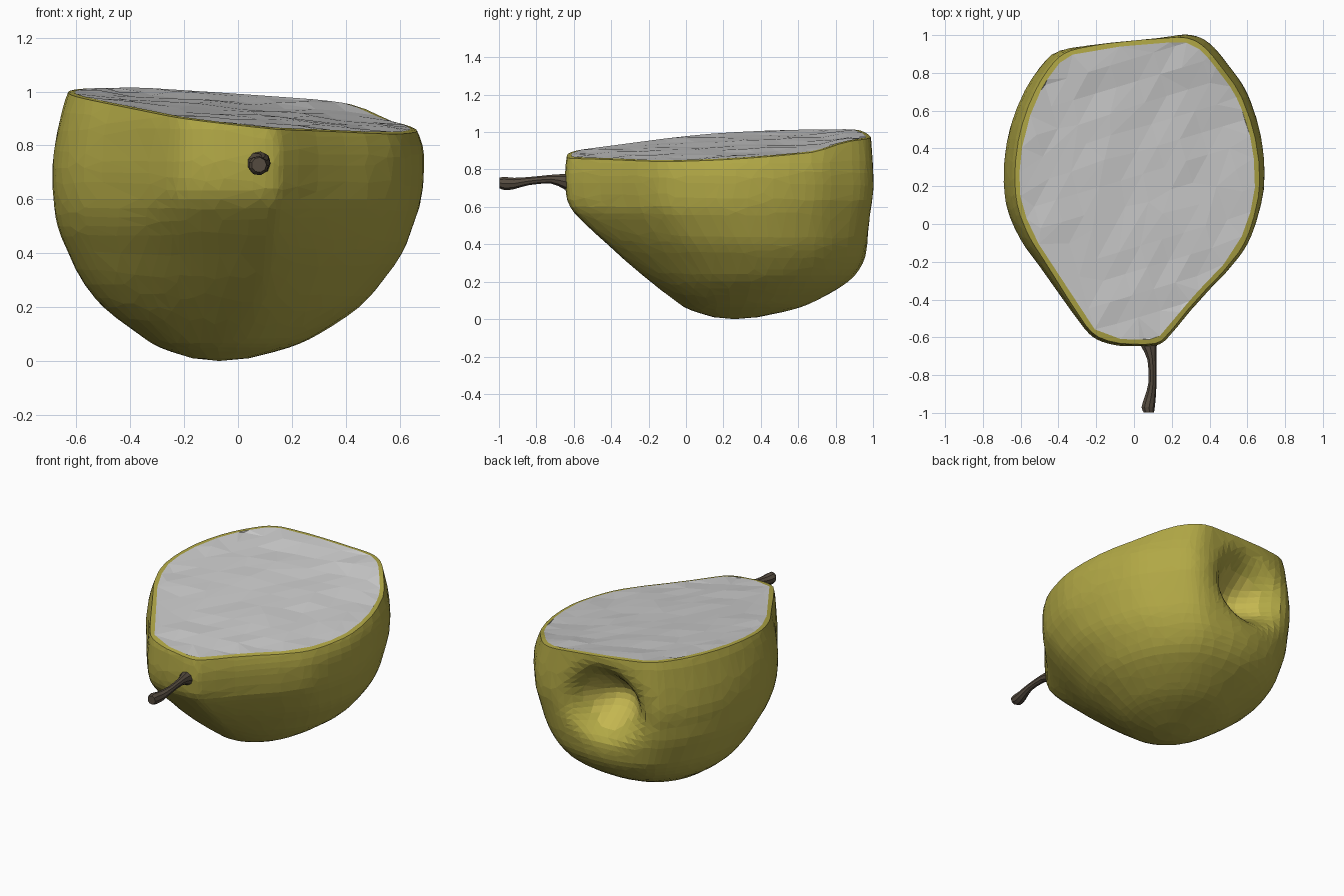
import bpy, bmesh, math, random
from mathutils import Vector

if "Cube" in bpy.data.objects:
    bpy.data.objects.remove(bpy.data.objects["Cube"])

random.seed(4)


def material(name, rgb):
    m = bpy.data.materials.new(name)
    m.diffuse_color = (*rgb, 1)
    m.use_nodes = True
    m.node_tree.nodes["Principled BSDF"].inputs["Base Color"].default_value = m.diffuse_color
    return m


def spline(pts, steps, closed=False):
    """Catmull-Rom resampling of a list of tuples."""
    p = [Vector(q) for q in pts]
    n = len(p)
    get = (lambda i: p[i % n]) if closed else (lambda i: p[max(0, min(n - 1, i))])
    out = []
    for i in range(n if closed else n - 1):
        a, b, c, d = get(i - 1), get(i), get(i + 1), get(i + 2)
        for k in range(steps):
            t = k / steps
            out.append(0.5 * (2 * b + (c - a) * t + (2 * a - 5 * b + 4 * c - d) * t * t
                              + (3 * b - a - 3 * c + d) * t ** 3))
    if not closed:
        out.append(p[-1])
    return out


def loft(bm, rings):
    loops = [[bm.verts.new(v) for v in r] for r in rings]
    for a, b in zip(loops, loops[1:]):
        n = len(a)
        for i in range(n):
            j = (i + 1) % n
            bm.faces.new((a[i], a[j], b[j], b[i]))
    return loops


def finish(bm, name, mats):
    bmesh.ops.recalc_face_normals(bm, faces=bm.faces)
    bmesh.ops.triangulate(bm, faces=bm.faces)
    me = bpy.data.meshes.new(name)
    bm.to_mesh(me)
    bm.free()
    for m in mats:
        me.materials.append(m)
    ob = bpy.data.objects.new(name, me)
    bpy.context.collection.objects.link(ob)
    return ob


def hollow_radius(p):
    return math.hypot((p.x + .08) / .29, (p.z - .68) / .26)


skin = material("skin", (0.44, 0.39, 0.06))
flesh = material("cut_flesh", (0.56, 0.55, 0.55))
hollow = material("hollow_skin", (0.55, 0.47, 0.08))
bark = material("stem_bark", (0.09, 0.07, 0.05))

# Pear outline seen from above
outline = [(0, -.64), (.13, -.63), (.2, -.57), (.3, -.45), (.4, -.34), (.5, -.235),
           (.6, -.1), (.665, .08), (.69, .25), (.67, .47), (.6, .69), (.5, .84),
           (.4, .955), (.3, 1.0), (.15, .995), (-.02, .985), (-.2, .965), (-.4, .92),
           (-.52, .8), (-.61, .64), (-.67, .45), (-.69, .25), (-.67, .08), (-.6, -.08),
           (-.5, -.22), (-.4, -.36), (-.3, -.5), (-.22, -.59), (-.12, -.63)]
# Height levels: z, left, right, front, back
levels = [(.01, -.17, .04, .15, .38), (.05, -.29, .19, .02, .57), (.1, -.37, .30, -.06, .70),
          (.2, -.50, .45, -.19, .87), (.3, -.58, .54, -.31, .95), (.4, -.63, .61, -.42, .975),
          (.5, -.67, .65, -.53, .985), (.6, -.685, .68, -.62, .99), (.7, -.69, .69, -.645, 1.0),
          (.8, -.68, .685, -.645, .998), (.9, -.66, .645, -.63, .99), (1.0, -.63, .60, -.58, .98),
          (1.1, -.57, .53, -.50, .95)]

# Half pear: stacked outlines that round off towards the bottom
loop = spline(outline, 4, True)
rings = []
for z, xl, xr, yf, yb in spline(levels, 3):
    t = max(0, min(1, (z - .03) / .6))
    ring = []
    for p in loop:
        u, v = p.x / .69, (p.y - .18) / .82
        a = math.atan2(v, u)
        u = u * t + math.cos(a) * (1 - t)
        v = v * t + math.sin(a) * (1 - t)
        ring.append(Vector(((xl + xr) / 2 + u * (xr - xl) / 2,
                            (yf + yb) / 2 + v * (yb - yf) / 2, z)))
    rings.append(ring)
bm = bmesh.new()
loops = loft(bm, rings)
tip = bm.verts.new((-.07, .26, 0))
for i, v in enumerate(loops[0]):
    bm.faces.new((v, tip, loops[0][(i + 1) % len(loops[0])]))

# Blossom-end hollow in the back
near = [v for v in bm.verts if v.co.y > .6 and hollow_radius(v.co) < 1.15]
for v in near:
    r = min(1, hollow_radius(v.co))
    v.co.y -= .28 * (1 - r * r) ** 2
for f in bm.faces:
    c = f.calc_center_median()
    if c.y > .5 and hollow_radius(c) < .6:
        f.material_index = 2
for _ in range(3):
    bmesh.ops.smooth_vert(bm, verts=near, factor=.5, use_axis_x=True, use_axis_y=True,
                          use_axis_z=True)

# Sloping cut across the top
geom = bm.verts[:] + bm.edges[:] + bm.faces[:]
cut = bmesh.ops.bisect_plane(bm, geom=geom, plane_co=(0, .2, .925),
                             plane_no=Vector((.11, -.06, 1)).normalized(), clear_outer=True)
rim = [e for e in cut["geom_cut"] if isinstance(e, bmesh.types.BMEdge)]
cap = bmesh.ops.contextual_create(bm, geom=rim)["faces"]
bmesh.ops.inset_region(bm, faces=cap, thickness=.025, depth=.004)

# Divide the cut face into patches and make it slightly uneven
for f in cap:
    f.material_index = 1
for axis in ((1, .3, 0), (-.3, 1, 0)):
    for k in range(-8, 11):
        faces = [f for f in bm.faces if f.material_index == 1]
        geom = list({g for f in faces for g in (*f.verts, *f.edges)}) + faces
        no = Vector(axis).normalized()
        bmesh.ops.bisect_plane(bm, geom=geom, plane_co=no * k * .12, plane_no=no)
for v in bm.verts:
    if all(f.material_index == 1 for f in v.link_faces):
        v.co.z += random.uniform(-.008, .004)
    # The rim lifts towards the back
    if v.co.z > .8 and v.co.y > .66:
        s = min(1, (v.co.y - .66) / .24)
        side = .018 + .035 * v.co.x
        v.co.z += side * s * s * (3 - 2 * s) * min(1, (v.co.z - .8) / .1)
pear = finish(bm, "half_pear", [skin, flesh, hollow])

# Irregular facets all over
dec = pear.modifiers.new("facets", 'DECIMATE')
dec.ratio = .3

# Stem: x, y, z, radius along its length
stem = [(.07, -.60, .73, .055), (.078, -.65, .735, .042), (.094, -.72, .748, .024),
        (.097, -.84, .738, .022), (.084, -.92, .725, .031), (.074, -.97, .725, .036),
        (.078, -.998, .728, .028)]
bm = bmesh.new()
ends = loft(bm, [[(x + r * math.cos(k * math.tau / 9), y, z + r * math.sin(k * math.tau / 9))
                  for k in range(9)] for x, y, z, r in spline(stem, 2)])
bm.faces.new(ends[0])
bm.faces.new(ends[-1])
finish(bm, "stem", [bark])
